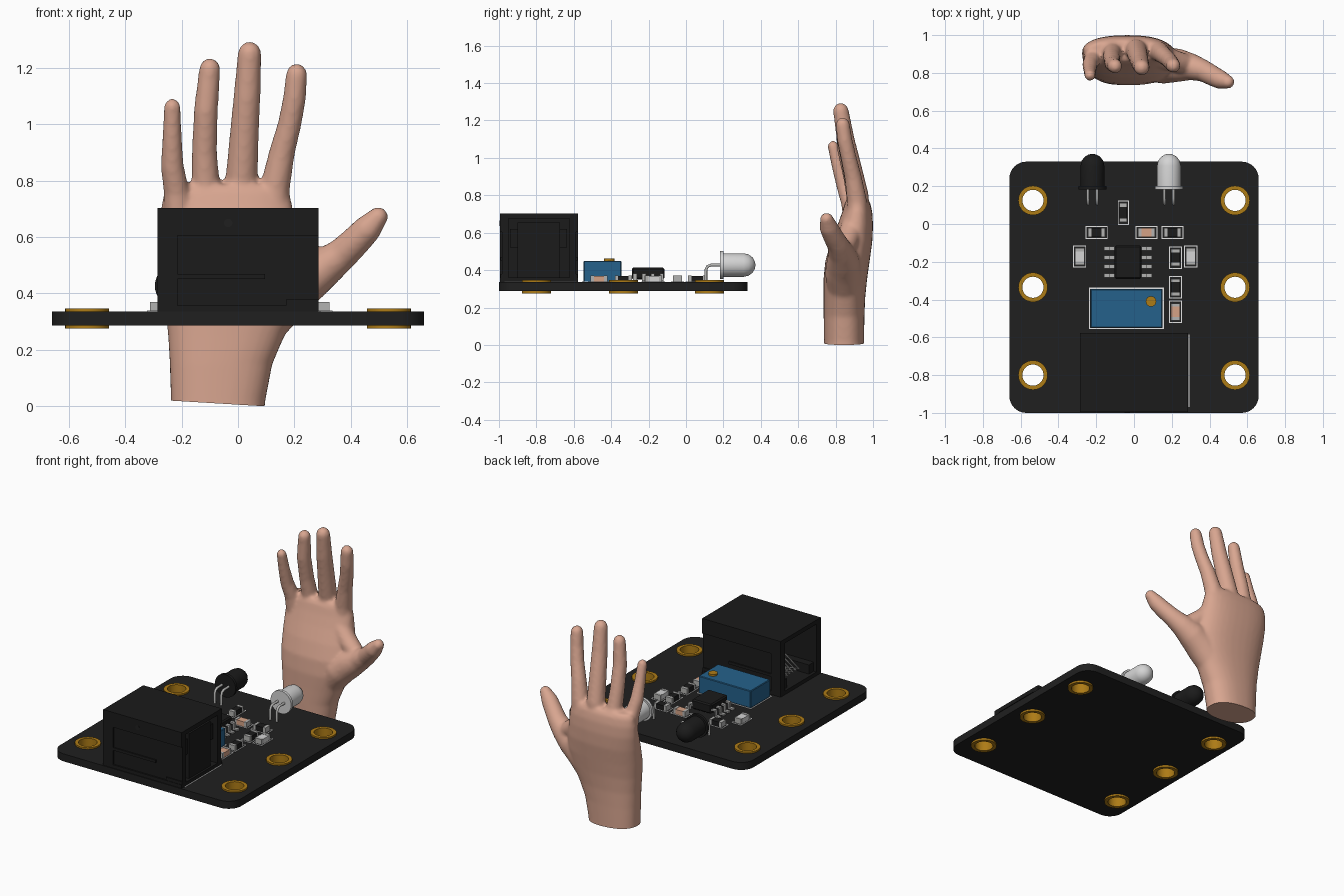
import bpy, bmesh, math
from mathutils import Vector, Matrix

if "Cube" in bpy.data.objects:
    bpy.data.objects.remove(bpy.data.objects["Cube"])


def mat(name, r, g, b):
    m = bpy.data.materials.new(name)
    m.diffuse_color = (r, g, b, 1)
    m.use_nodes = True
    m.node_tree.nodes["Principled BSDF"].inputs["Base Color"].default_value = m.diffuse_color
    return m


BOARD = mat("board black", .014, .014, .014)
BLACK = mat("plastic black", .011, .011, .011)
GOLD = mat("gold", .42, .2, .008)
BLUE = mat("trimmer blue", .018, .12, .26)
SKIN = mat("skin", .69, .38, .28)
TAN = mat("capacitor tan", .66, .36, .24)
TIN = mat("tin grey", .45, .45, .44)
CLEAR = mat("lens white", .66, .66, .66)
SILK = mat("print white", .8, .8, .8)


def finish(name, bm, material, smooth=None):
    me = bpy.data.meshes.new(name)
    bmesh.ops.recalc_face_normals(bm, faces=bm.faces)
    bm.to_mesh(me)
    bm.free()
    me.materials.append(material)
    ob = bpy.data.objects.new(name, me)
    bpy.context.collection.objects.link(ob)
    if smooth:
        bpy.ops.object.select_all(action='DESELECT')
        ob.select_set(True)
        bpy.context.view_layer.objects.active = ob
        bpy.ops.object.shade_smooth_by_angle(angle=math.radians(smooth))
    return ob


def boxes(name, material, items, bevel=0):
    """Axis-aligned boxes given as (x0, x1, y0, y1, z0, z1)."""
    bm = bmesh.new()
    for x0, x1, y0, y1, z0, z1 in items:
        m = Matrix.Translation(((x0 + x1) / 2, (y0 + y1) / 2, (z0 + z1) / 2)) @ \
            Matrix.Diagonal((x1 - x0, y1 - y0, z1 - z0, 1))
        bmesh.ops.create_cube(bm, size=1, matrix=m)
    if bevel:
        bmesh.ops.bevel(bm, geom=bm.edges[:], offset=bevel, segments=1, affect='EDGES')
    return finish(name, bm, material)


def circle(cx, cy, r, n=32):
    return [(cx + r * math.cos(2 * math.pi * i / n), cy + r * math.sin(2 * math.pi * i / n)) for i in range(n)]


def rect(x0, x1, y0, y1, r=0.0, n=8):
    if not r:
        return [(x0, y0), (x1, y0), (x1, y1), (x0, y1)]
    pts = []
    for k, (cx, cy) in enumerate([(x1 - r, y1 - r), (x0 + r, y1 - r), (x0 + r, y0 + r), (x1 - r, y0 + r)]):
        for i in range(n + 1):
            a = math.pi / 2 * (k + i / n)
            pts.append((cx + r * math.cos(a), cy + r * math.sin(a)))
    return pts


def plate(name, material, loops, z0, z1, smooth=40):
    """Flat plate from an outline plus hole loops."""
    cu = bpy.data.curves.new(name, 'CURVE')
    cu.dimensions, cu.fill_mode, cu.extrude = '2D', 'BOTH', (z1 - z0) / 2
    for loop in loops:
        s = cu.splines.new('POLY')
        s.points.add(len(loop) - 1)
        for p, (x, y) in zip(s.points, loop):
            p.co = (x, y, 0, 1)
        s.use_cyclic_u = True
    tmp = bpy.data.objects.new("tmp", cu)
    bpy.context.collection.objects.link(tmp)
    me = bpy.data.meshes.new_from_object(tmp.evaluated_get(bpy.context.evaluated_depsgraph_get()))
    bpy.data.objects.remove(tmp)
    bm = bmesh.new()
    bm.from_mesh(me)
    bmesh.ops.remove_doubles(bm, verts=bm.verts, dist=1e-5)
    bmesh.ops.translate(bm, verts=bm.verts, vec=(0, 0, (z0 + z1) / 2))
    return finish(name, bm, material, smooth)


def loft(bm, rings):
    """Closed skin through rings of points."""
    vr = [[bm.verts.new(p) for p in r] for r in rings]
    n = len(vr[0])
    for a, b in zip(vr, vr[1:]):
        for i in range(n):
            bm.faces.new((a[i], a[(i + 1) % n], b[(i + 1) % n], b[i]))
    bm.faces.new(vr[0][::-1])
    bm.faces.new(vr[-1])


def tube(bm, path, n=20, dome=True):
    """Round tube through (x, y, z, radius), with an optional domed tip."""
    P = [Vector(p[:3]) for p in path]
    R = [p[3] for p in path]
    D = [(P[min(i + 1, len(P) - 1)] - P[max(i - 1, 0)]).normalized() for i in range(len(P))]
    if dome:
        e, d, r = P[-1], D[-1], R[-1]
        for a in (25, 50, 70, 84):
            a = math.radians(a)
            P.append(e + d * r * math.sin(a))
            R.append(r * math.cos(a))
            D.append(d)
    rings = []
    for p, d, r in zip(P, D, R):
        u = d.cross(Vector((.31, .2, .05))).normalized()
        v = d.cross(u)
        rings.append([p + r * (u * math.cos(2 * math.pi * i / n) + v * math.sin(2 * math.pi * i / n)) for i in range(n)])
    loft(bm, rings)


# Circuit board with plated mounting holes
holes = [(sx * .535, y) for sx in (-1, 1) for y in (.125, -.335, -.8)]
plate("circuit_board", BOARD, [rect(-.66, .66, -1, .33, .09)] + [circle(x, y, .07) for x, y in holes], .287, .336)
for x, y in holes:
    plate("mounting_hole_ring", GOLD, [circle(x, y, .078), circle(x, y, .056)], .275, .346)

# Cable socket: shell open to the left, shallow recess on the right
X0, X1, Y0, Y1, ZB, ZT = -.286, .286, -.995, -.577, .336, .703
shell = [(X0, X1, Y0 + .006, Y1 - .006, .675, ZT), (X0, X1, Y0 + .01, Y1 - .01, ZB, .36),
         (.10, .22, Y0 + .02, Y1 - .02, .35, .69)]
for s in (0, 1):
    def side(x0, x1, d0, d1, z0, z1):
        return (x0, x1, Y0 + d0, Y0 + d1, z0, z1) if s == 0 else (x0, x1, Y1 - d1, Y1 - d0, z0, z1)
    shell += [side(X0, X1, .01, .045, ZB, .69), side(X0, -.215, 0, .03, ZB, ZT),
              side(-.215, X1, 0, .03, .605, ZT), side(-.215, X1, 0, .03, ZB, .358),
              side(-.215, .095, .002, .03, .452, .47), side(.17, X1, .003, .03, .358, .378)]
boxes("socket_shell", BLACK, shell)
boxes("socket_back_block", BLACK, [(.2, .272, -.90, -.675, .35, .655), (.2, .262, -.94, -.635, .52, .62)])
boxes("socket_keyway", BLACK, [(X0 + .02, .1, -.955, -.90, .36, .42), (X0 + .02, .1, -.67, -.615, .36, .42)])
bm = bmesh.new()
for i in range(6):
    y = -.86 + i * .03
    tube(bm, [(.1, y, .38, .005), (-.1, y, .38, .005), (-.22, y, .4, .005), (-.12, y, .47, .005)], 6, False)
finish("socket_contacts", bm, TIN)
bm = bmesh.new()
tube(bm, [(-.035, -.99, .65, .015), (-.035, -.997, .65, .015)], 16, False)
finish("socket_dimple", bm, BOARD)
boxes("socket_print_line", SILK, [(.289, .295, -.97, -.585, .335, .339)])

# Blue trimmer with brass screw
boxes("trimmer_body", BLUE, [(-.23, .15, -.548, -.345, .336, .45)], .004)
plate("trimmer_screw", GOLD, [circle(.09, -.41, .028, 24)], .44, .462)
plate("trimmer_print", SILK, [rect(-.238, .158, -.556, -.337), rect(-.232, .152, -.55, -.343)], .335, .339)

# Eight-leg chip
boxes("chip_body", BLACK, [(-.103, .04, -.29, -.115, .35, .413)], .008)
legs = []
for i in range(4):
    y = -.13 - i * .0475
    for sx in (-1, 1):
        for a, b, z0, z1 in ((.06, .1, .372, .382), (.09, .1, .338, .382), (.09, .128, .336, .346)):
            xs = sorted((-.032 + sx * a, -.032 + sx * b))
            legs.append((xs[0], xs[1], y - .01, y + .01, z0, z1))
boxes("chip_legs", TIN, legs)

# Small surface-mount parts: x, y, upright?, colour, half length, half width
for x, y, up, m, a, b in [
        (-.198, -.045, 0, BLACK, .045, .024), (.066, -.045, 0, TAN, .045, .024),
        (.204, -.045, 0, BLACK, .045, .024), (-.056, .06, 1, BLACK, .05, .02),
        (-.288, -.172, 1, CLEAR, .045, .025), (.30, -.172, 1, CLEAR, .045, .025),
        (.22, -.178, 1, BLACK, .045, .024), (.22, -.335, 1, BLACK, .045, .024),
        (.22, -.465, 1, TAN, .045, .024)]:
    def place(u0, u1, v0, v1, z0, z1):
        return (x + v0, x + v1, y + u0, y + u1, z0, z1) if up else (x + u0, x + u1, y + v0, y + v1, z0, z1)
    boxes("chip_part_body", m, [place(-a * .62, a * .62, -b, b, .336, .368)])
    boxes("chip_part_ends", TIN, [place(s * a * .8 - a * .2, s * a * .8 + a * .2, -b, b, .336, .37) for s in (-1, 1)])
    o = place(-a - .014, a + .014, -b - .01, b + .01, 0, 0)
    plate("chip_part_print", SILK, [rect(*o[:4]), rect(o[0] + .005, o[1] - .005, o[2] + .005, o[3] - .005)], .335, .339)

# Emitter and detector lamps lying over the board edge, on bent legs
for x, m, name in ((-.22, BLACK, "detector"), (.185, CLEAR, "emitter")):
    bm = bmesh.new()
    tube(bm, [(x, .195, .427, .063), (x, .308, .427, .063)], 32)
    tube(bm, [(x, .182, .427, .075), (x, .2, .427, .075)], 32, False)
    finish(name + "_lens", bm, m, 35)
    bm = bmesh.new()
    for dx in (-.024, .024):
        tube(bm, [(x + dx, .19, .427, .008), (x + dx, .135, .427, .008), (x + dx, .115, .42, .008),
                  (x + dx, .106, .4, .008), (x + dx, .106, .33, .008)], 8, False)
    finish(name + "_legs", bm, TIN, 50)

# Hand: lofted palm (z, left, right, front, back), fingers and thumb, fused
bm = bmesh.new()
rings = []
for z, xl, xr, yf, yb in [
        (-.06, -.238, .09, .738, .952), (.02, -.238, .097, .738, .952), (.15, -.242, .122, .736, .954),
        (.25, -.248, .165, .736, .958), (.35, -.258, .215, .735, .968), (.45, -.268, .235, .745, .982),
        (.55, -.273, .222, .775, .996), (.64, -.276, .204, .81, 1.0), (.71, -.272, .193, .835, .996),
        (.76, -.262, .182, .85, .985), (.785, -.245, .168, .865, .968)]:
    ring = []
    for i in range(36):
        c, s = math.cos(i * math.pi / 18), math.sin(i * math.pi / 18)
        c, s = math.copysign(abs(c) ** .85, c), math.copysign(abs(s) ** .85, s)
        ring.append(((xl + xr) / 2 + (xr - xl) / 2 * c, (yf + yb) / 2 + (yb - yf) / 2 * s, z))
    rings.append(ring)
loft(bm, rings)
digits = [
    [(.115, .92, .64, .06), (.132, .913, .78, .053), (.156, .893, .9, .046), (.183, .87, 1.0, .042),
     (.2, .85, 1.09, .041), (.208, .838, 1.178, .038)],
    [(0, .925, .64, .06), (.012, .92, .8, .057), (.022, .885, .96, .052), (.032, .853, 1.1, .048),
     (.041, .828, 1.252, .042)],
    [(-.11, .915, .64, .055), (-.115, .908, .79, .05), (-.119, .885, .9, .045), (-.114, .85, 1.05, .043),
     (-.1, .835, 1.197, .038)],
    [(-.21, .895, .62, .05), (-.218, .875, .76, .046), (-.233, .845, .85, .041), (-.234, .815, .95, .035),
     (-.233, .787, 1.062, .03)],
    [(.06, .85, .27, .09), (.16, .84, .39, .098), (.24, .84, .45, .088), (.31, .83, .495, .07),
     (.37, .81, .54, .058), (.42, .783, .588, .054), (.462, .762, .632, .05), (.497, .752, .672, .036)]]
for d in digits:
    tube(bm, d)
# soft webbing between thumb and palm
tube(bm, [(.12, .89, .64, .06), (.19, .87, .57, .06), (.26, .85, .52, .055)], 16)
hand = finish("hand_form", bm, SKIN)
rm = hand.modifiers.new("fuse", 'REMESH')
rm.mode, rm.voxel_size = 'VOXEL', .01
sm = hand.modifiers.new("soften", 'SMOOTH')
sm.factor, sm.iterations = .5, 8
me = bpy.data.meshes.new_from_object(hand.evaluated_get(bpy.context.evaluated_depsgraph_get()))
bpy.data.objects.remove(hand)
bm = bmesh.new()
bm.from_mesh(me)
# slightly slanted flat cut at the wrist
bmesh.ops.bisect_plane(bm, geom=bm.verts[:] + bm.edges[:] + bm.faces[:], plane_co=(.094, .85, 0),
                       plane_no=(.06, 0, 1), clear_inner=True)
bmesh.ops.holes_fill(bm, edges=[e for e in bm.edges if e.is_boundary], sides=0)
finish("hand", bm, SKIN, 45)
